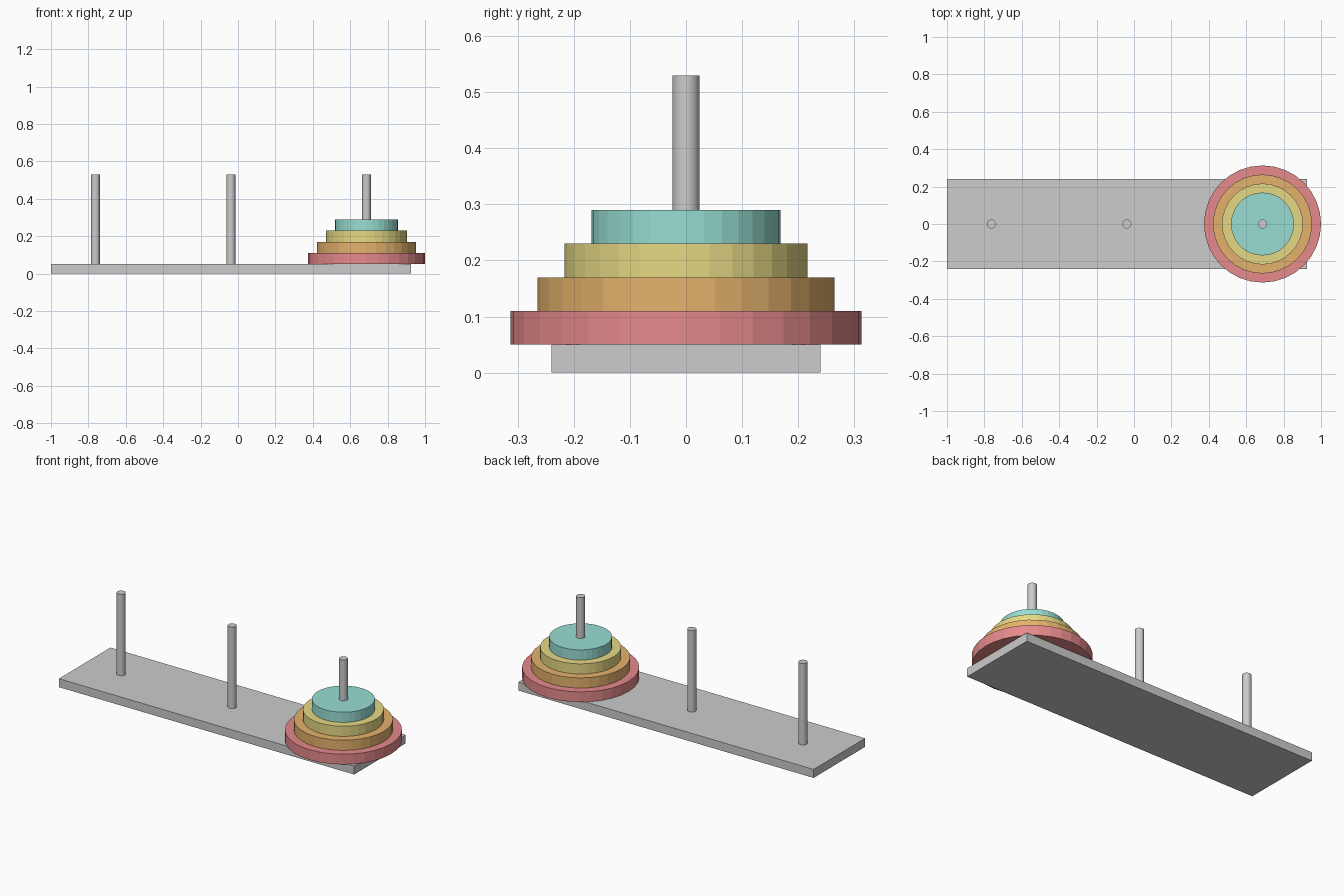
import bpy

# Remove the default cube
cube = bpy.data.objects.get("Cube")
if cube:
    bpy.data.objects.remove(cube, do_unlink=True)


def material(name, rgb):
    """Flat material from display (sRGB) values, stored as linear."""
    linear = [((c / 255 + 0.055) / 1.055) ** 2.4 for c in rgb]
    mat = bpy.data.materials.new(name)
    mat.use_nodes = True
    mat.diffuse_color = (*linear, 1)
    mat.node_tree.nodes["Principled BSDF"].inputs["Base Color"].default_value = (*linear, 1)
    return mat


def cylinder(name, x, radius, bottom, top, mat):
    bpy.ops.mesh.primitive_cylinder_add(
        vertices=32, radius=radius, depth=top - bottom,
        location=(x, 0, (bottom + top) / 2))
    obj = bpy.context.object
    obj.name = name
    obj.data.materials.append(mat)
    return obj


grey = material("grey", (204, 204, 204))
red = material("soft red", (230, 138, 140))
orange = material("soft orange", (228, 178, 108))
yellow = material("soft yellow", (230, 216, 132))
teal = material("soft teal", (152, 222, 210))

BASE_TOP = 0.05
DISC_HEIGHT = 0.06
PEG_TOP = 0.53
PEG_X = {"right_peg": -0.762, "middle_peg": -0.038, "left_peg": 0.687}

# Base board
bpy.ops.mesh.primitive_cube_add(size=1, location=(-0.0375, 0, BASE_TOP / 2))
base = bpy.context.object
base.name = "base_board"
base.scale = (1.925, 0.48, BASE_TOP)
bpy.ops.object.transform_apply(location=False, rotation=False, scale=True)
base.data.materials.append(grey)

# Three pegs standing on the board
for name, x in PEG_X.items():
    cylinder(name, x, 0.024, BASE_TOP, PEG_TOP, grey)

# Stack of shrinking discs on the left peg
discs = [("largest_disc", red), ("large_disc", orange),
         ("small_disc", yellow), ("smallest_disc", teal)]
for i, (name, mat) in enumerate(discs):
    bottom = BASE_TOP + i * DISC_HEIGHT
    cylinder(name, PEG_X["left_peg"], 0.313 - i * 0.0483, bottom, bottom + DISC_HEIGHT, mat)
